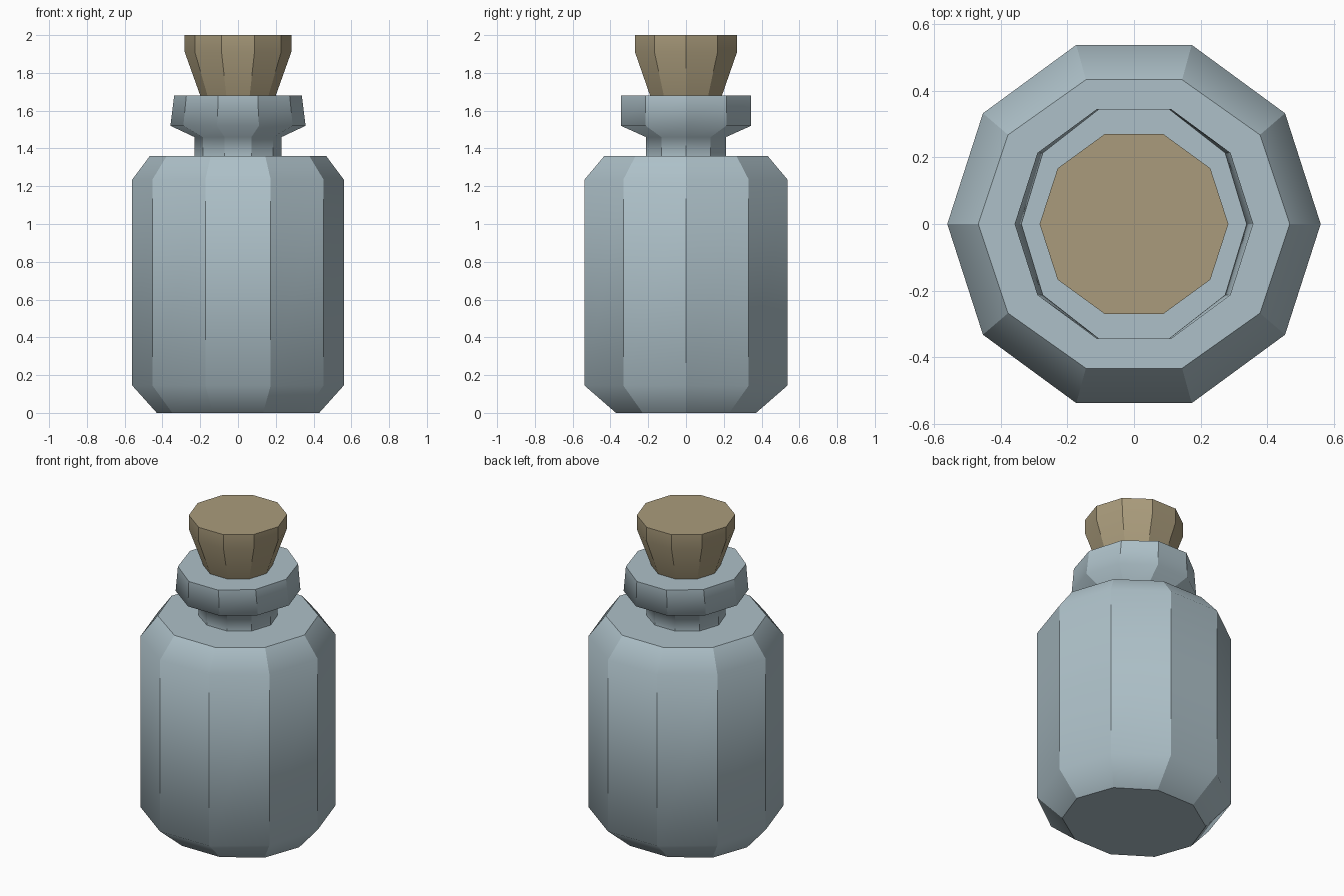
import bpy, bmesh, math

if "Cube" in bpy.data.objects:
    bpy.data.objects.remove(bpy.data.objects["Cube"])

SIDES = 10


def material(name, colour):
    m = bpy.data.materials.new(name)
    m.diffuse_color = (*colour, 1)
    m.use_nodes = True
    m.node_tree.nodes["Principled BSDF"].inputs["Base Color"].default_value = m.diffuse_color
    return m


def turned(name, rings, mat):
    """Decagonal lathe; rings are (x radius, y radius, z, sharp ring edge)."""
    bm = bmesh.new()
    loops = []
    for rx, ry, z, _ in rings:
        loops.append([bm.verts.new((rx * math.cos(a), ry * math.sin(a), z))
                      for a in (math.tau * i / SIDES for i in range(SIDES))])
    for low, high in zip(loops, loops[1:]):
        for i in range(SIDES):
            j = (i + 1) % SIDES
            face = bm.faces.new((low[i], low[j], high[j], high[i]))
            face.smooth = True
            bm.edges.get((low[i], high[i])).smooth = False
    bm.faces.new(loops[0][::-1])
    bm.faces.new(loops[-1])
    for loop, ring in zip(loops, rings):
        for i in range(SIDES):
            bm.edges.get((loop[i], loop[(i + 1) % SIDES])).smooth = not ring[3]
    mesh = bpy.data.meshes.new(name)
    bm.to_mesh(mesh)
    bm.free()
    mesh.materials.append(mat)
    obj = bpy.data.objects.new(name, mesh)
    bpy.context.collection.objects.link(obj)
    return obj


glass = material("pale_glass", (0.42, 0.53, 0.58))
cork = material("cork", (0.40, 0.33, 0.20))

# Bottle: chamfered body, flat shoulder, neck and flared lip
turned("bottle", [
    (0.43, 0.39, 0.00, True),
    (0.56, 0.565, 0.145, False),
    (0.56, 0.565, 1.235, False),
    (0.467, 0.455, 1.36, True),
    (0.23, 0.222, 1.36, True),
    (0.23, 0.222, 1.46, False),
    (0.358, 0.363, 1.52, False),
    (0.338, 0.363, 1.68, True),
], glass)

# Tapered stopper
turned("stopper", [
    (0.20, 0.20, 1.68, True),
    (0.282, 0.284, 1.91, False),
    (0.283, 0.284, 2.00, True),
], cork)
